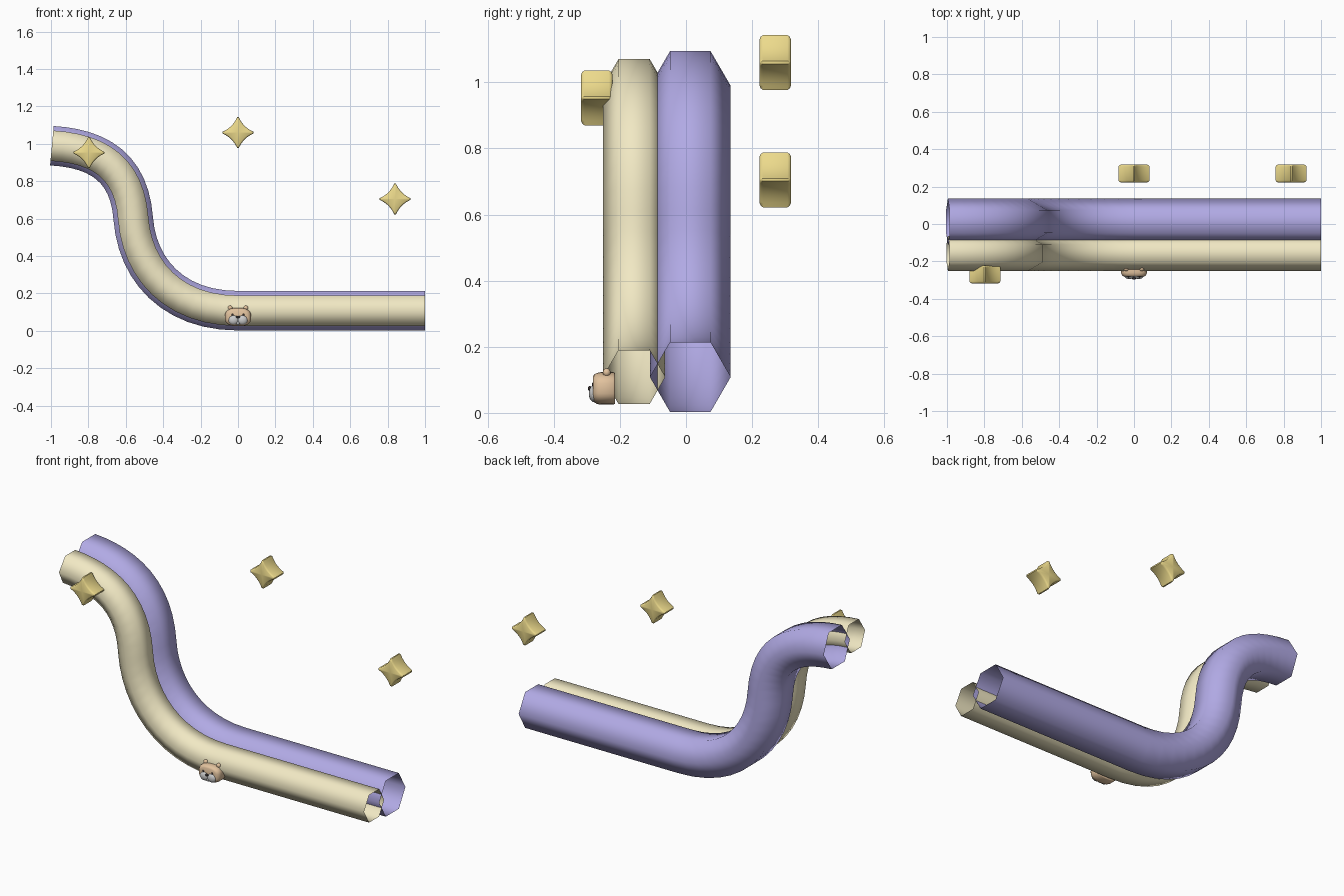
import bpy, bmesh
from math import sin, cos, pi, radians
from mathutils import Vector
from mathutils.geometry import interpolate_bezier

if "Cube" in bpy.data.objects:
    bpy.data.objects.remove(bpy.data.objects["Cube"])


def material(name, rgb):
    m = bpy.data.materials.new(name)
    m.diffuse_color = (*rgb, 1)
    m.use_nodes = True
    m.node_tree.nodes["Principled BSDF"].inputs["Base Color"].default_value = m.diffuse_color
    return m


LILAC = material("lilac", (0.44, 0.40, 0.78))
CREAM = material("cream", (0.88, 0.81, 0.55))
GOLD = material("gold", (0.84, 0.70, 0.26))
TAN = material("tan", (0.76, 0.54, 0.34))
WHITE = material("white", (0.85, 0.85, 0.85))
DARK = material("dark", (0.04, 0.03, 0.03))


def finish(name, bm, mat, angle=180):
    bmesh.ops.recalc_face_normals(bm, faces=bm.faces)
    me = bpy.data.meshes.new(name)
    bm.to_mesh(me)
    bm.free()
    ob = bpy.data.objects.new(name, me)
    bpy.context.collection.objects.link(ob)
    me.materials.append(mat)
    bpy.ops.object.select_all(action='DESELECT')
    ob.select_set(True)
    bpy.context.view_layer.objects.active = ob
    if angle >= 180:
        bpy.ops.object.shade_smooth()
    else:
        bpy.ops.object.shade_smooth_by_angle(angle=radians(angle))
    return ob


# shared tube centre line: slide down from upper left, then level run
P = [Vector((x, 0, z)) for x, z in
     [(-0.995, 0.99), (-0.74, 0.975), (-0.58, 0.87), (-0.56, 0.6),
      (-0.54, 0.33), (-0.35, 0.108), (0, 0.108)]]
path = interpolate_bezier(*P[:4], 13)[:-1] + interpolate_bezier(*P[3:], 13)
path.append(Vector((1, 0, 0.108)))


def tube(name, y, r, mat):
    bm = bmesh.new()
    rings = []
    for i, p in enumerate(path):
        t = (path[min(i + 1, len(path) - 1)] - path[max(i - 1, 0)]).normalized()
        if i == len(path) - 2:
            t = Vector((1, 0, 0))
        n = Vector((-t.z, 0, t.x))
        rings.append([bm.verts.new(p + n * r * sin(k * pi / 3)
                                   + Vector((0, y + r * cos(k * pi / 3), 0)))
                      for k in range(6)])
    for a, b in zip(rings, rings[1:]):
        for k in range(6):
            j = (k + 1) % 6
            bm.faces.new((a[k], a[j], b[j], b[k]))
    return finish(name, bm, mat)


tube("back_tube", 0.013, 0.122, LILAC)
tube("front_tube", -0.157, 0.094, CREAM)


def prism(name, outline, layers, centre, mat, angle=40):
    """Stack scaled copies of an x-z outline along y and cap both ends."""
    bm = bmesh.new()
    cx, cy, cz = centre
    rings = [[bm.verts.new((cx + x * s, cy + y, cz + z * s)) for x, z in outline]
             for y, s in layers]
    n = len(outline)
    for a, b in zip(rings, rings[1:]):
        for k in range(n):
            j = (k + 1) % n
            bm.faces.new((a[k], a[j], b[j], b[k]))
    for ring, (y, s) in ((rings[0], layers[0]), (rings[-1], layers[-1])):
        c = bm.verts.new((cx, cy + y, cz))
        for k in range(n):
            bm.faces.new((c, ring[k], ring[(k + 1) % n]))
    return finish(name, bm, mat, angle)


# four-pointed stars with concave sides and softened rims
star_outline = []
for q in range(4):
    a = q * pi / 2
    u, v = Vector((cos(a), sin(a))), Vector((-sin(a), cos(a)))
    star_outline += [tuple(p) for p in interpolate_bezier(
        u * 0.083 + v * 0.004, u * 0.045 + v * 0.022,
        v * 0.045 + u * 0.022, v * 0.083 + u * 0.004, 9)]
star_layers = [(-0.047, 0.86), (-0.044, 0.94), (-0.037, 1),
               (0.037, 1), (0.044, 0.94), (0.047, 0.86)]
for i, c in enumerate([(-0.797, -0.27, 0.953), (0, 0.27, 1.06), (0.84, 0.27, 0.705)]):
    prism(f"star_{i + 1}", star_outline, star_layers, c, GOLD, 50)

# animal head: rounded block with a softened front
head_outline = []
for k in range(32):
    a = 2 * pi * k / 32
    x, z = cos(a), sin(a)
    head_outline.append((0.07 * abs(x) ** 0.8 * (1 if x > 0 else -1),
                         0.049 * abs(z) ** 0.7 * (1 if z > 0 else -1)))
head_layers = [(-0.035, 0.72), (-0.031, 0.86), (-0.022, 0.96),
               (-0.012, 1), (0.028, 1), (0.032, 0.95)]
prism("head", head_outline, head_layers, (0, -0.247, 0.074), TAN, 60)


def ball(name, loc, size, mat):
    bm = bmesh.new()
    bmesh.ops.create_uvsphere(bm, u_segments=16, v_segments=10, radius=1)
    for v in bm.verts:
        v.co = Vector(loc) + Vector(v.co[i] * size[i] for i in range(3))
    return finish(name, bm, mat)


# paired face parts
for side, s in (("left", -1), ("right", 1)):
    ball(f"{side}_ear", (s * 0.042, -0.24, 0.122), (0.013, 0.012, 0.013), TAN)
    ball(f"{side}_cheek", (s * 0.024, -0.279, 0.058), (0.027, 0.015, 0.025), WHITE)
    ball(f"{side}_eye", (s * 0.029, -0.281, 0.086), (0.006, 0.004, 0.006), DARK)

# nose and chin
ball("nose", (0, -0.291, 0.074), (0.010, 0.006, 0.007), DARK)
ball("chin", (0, -0.278, 0.044), (0.012, 0.010, 0.012), WHITE)
